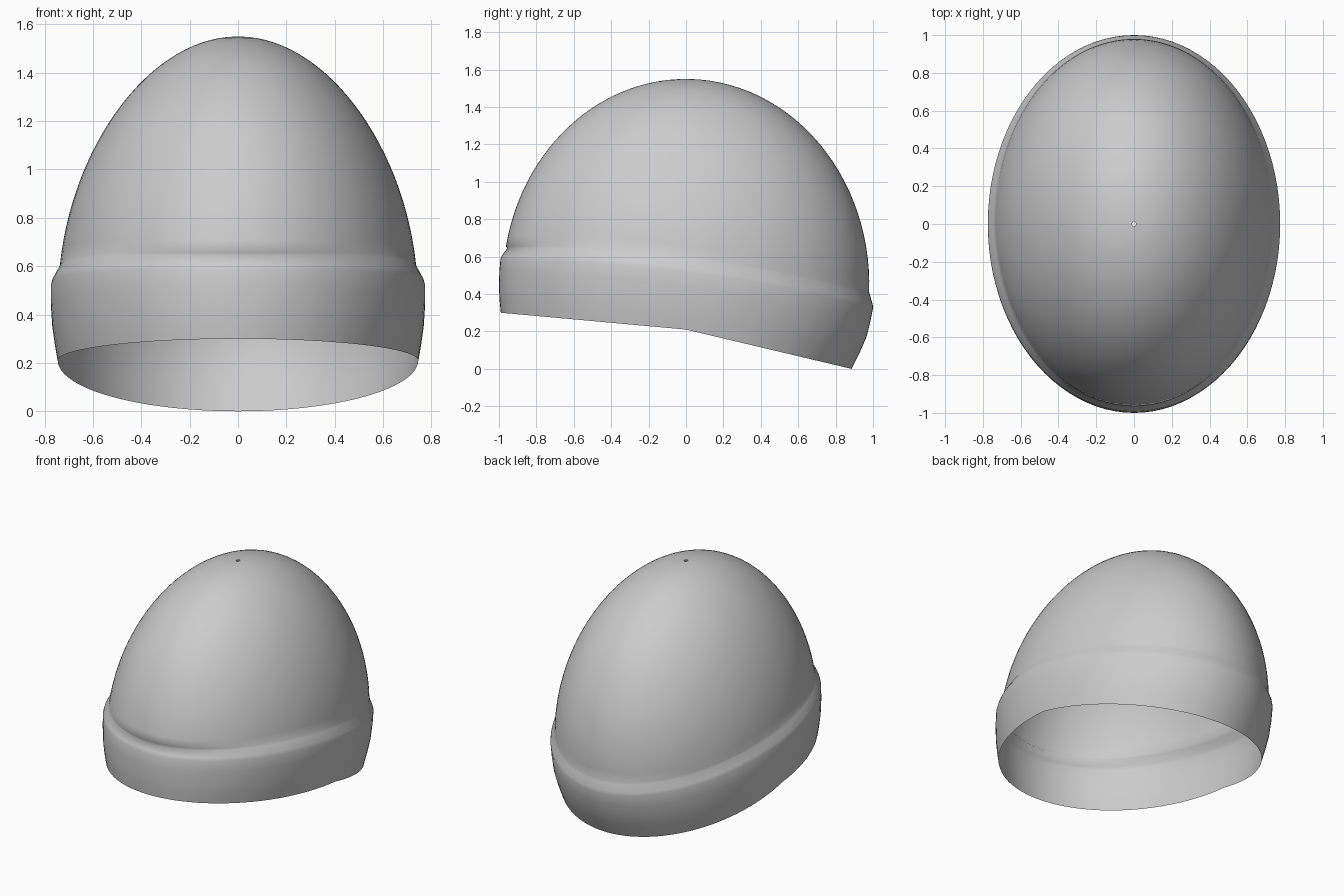
import bpy, bmesh, math

if "Cube" in bpy.data.objects:
    bpy.data.objects.remove(bpy.data.objects["Cube"])

N = 96          # segments around
DOME_ROWS = 28  # rings from the band to the crown hole

# Cuff rings: half width, front depth, back depth, z at front / side / back, smoothness of tilt
CUFF = [
    (0.745, 0.990, 0.885, 0.30, 0.21, 0.00, 0.0),
    (0.758, 0.996, 0.930, 0.36, 0.28, 0.09, 0.25),
    (0.768, 1.000, 0.965, 0.43, 0.35, 0.17, 0.5),
    (0.774, 0.998, 0.985, 0.52, 0.44, 0.25, 0.8),
    (0.774, 0.992, 1.000, 0.585, 0.52, 0.325, 1.0),
    (0.768, 0.985, 0.998, 0.605, 0.54, 0.345, 1.0),
    (0.744, 0.955, 0.984, 0.645, 0.585, 0.395, 1.0),
]


def tilt(s, zf, zs, zb, smooth):
    """Height of a ring at depth s (-1 front, 1 back)."""
    kinked = zs + (zb - zs) * s if s > 0 else zs + (zs - zf) * s
    curved = zs + (zb - zf) / 2 * s + ((zb + zf) / 2 - zs) * s * s
    return kinked * (1 - smooth) + curved * smooth


def cuff_point(row, a):
    w, f, b, zf, zs, zb, smooth = row
    s = math.sin(a)
    return (w * math.cos(a), (b if s > 0 else f) * s, tilt(s, zf, zs, zb, smooth))


def dome_point(t, a):
    s = math.sin(a)
    base = tilt(s, 0.655, 0.60, 0.41, 1.0)
    p0 = math.asin((base - 0.45) / 1.1)
    p = p0 + (math.radians(89.2) - p0) * t
    h = math.sin(p)
    r = math.cos(p)
    return (0.745 * r * math.cos(a) * (1 - 0.06 * max(h, 0) ** 2), 0.98 * r * s, 0.45 + 1.1 * h)


# Knitted cap: one open shell, cuff plus egg-shaped dome with a tiny crown hole
angles = [2 * math.pi * i / N for i in range(N)]
bm = bmesh.new()
rings = [[bm.verts.new(cuff_point(row, a)) for a in angles] for row in CUFF]
rings += [[bm.verts.new(dome_point(j / DOME_ROWS, a)) for a in angles]
          for j in range(DOME_ROWS + 1)]
for lo, hi in zip(rings, rings[1:]):
    for i in range(N):
        k = (i + 1) % N
        bm.faces.new((lo[i], lo[k], hi[k], hi[i])).smooth = True
mesh = bpy.data.meshes.new("beanie_cap")
bm.to_mesh(mesh)
bm.free()
cap = bpy.data.objects.new("beanie_cap", mesh)
bpy.context.collection.objects.link(cap)
